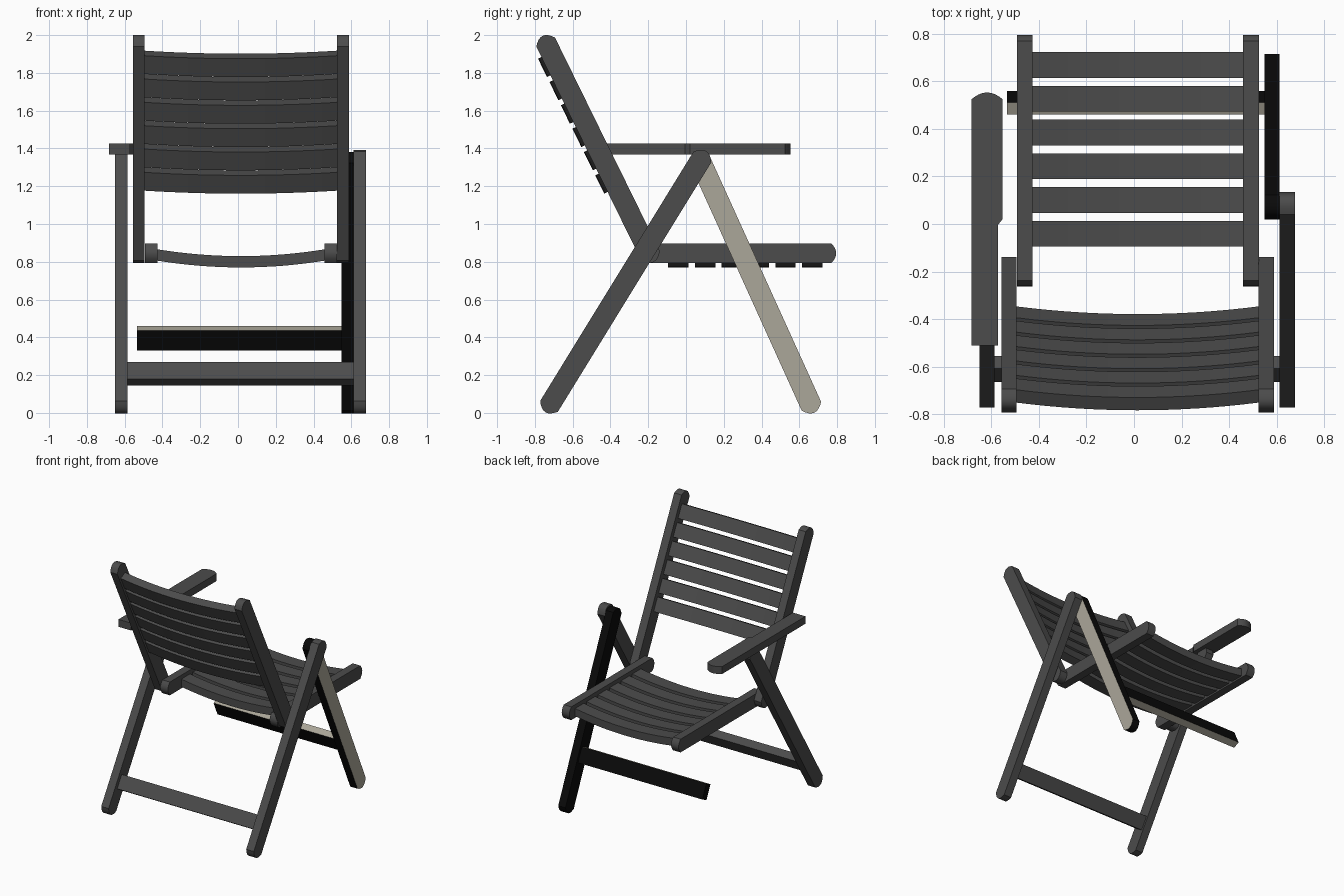
import bpy, bmesh, math
from mathutils import Vector

if "Cube" in bpy.data.objects:
    bpy.data.objects.remove(bpy.data.objects["Cube"])


def material(name, color):
    m = bpy.data.materials.new(name)
    m.diffuse_color = (*color, 1)
    m.use_nodes = True
    m.node_tree.nodes["Principled BSDF"].inputs["Base Color"].default_value = m.diffuse_color
    return m


GRAY = material("charcoal_gray", (0.072, 0.072, 0.072))
BLACK = material("black", (0.003, 0.003, 0.003))
TAN = material("pale_tan", (0.41, 0.385, 0.32))


def prism(name, outline, offset, mats=(GRAY,), rule=None):
    """Extrude a closed 3D outline by an offset; rule(normal) picks the material."""
    bm = bmesh.new()
    face = bm.faces.new([bm.verts.new(p) for p in outline])
    ext = bmesh.ops.extrude_face_region(bm, geom=[face])
    verts = [g for g in ext["geom"] if isinstance(g, bmesh.types.BMVert)]
    bmesh.ops.translate(bm, verts=verts, vec=offset)
    bmesh.ops.recalc_face_normals(bm, faces=bm.faces)
    bm.normal_update()
    if rule:
        for f in bm.faces:
            f.material_index = rule(f.normal)
    me = bpy.data.meshes.new(name)
    bm.to_mesh(me)
    bm.free()
    for m in mats:
        me.materials.append(m)
    ob = bpy.data.objects.new(name, me)
    bpy.context.collection.objects.link(ob)
    bpy.context.view_layer.objects.active = ob
    ob.select_set(True)
    bpy.ops.object.shade_smooth_by_angle(angle=math.radians(30))
    ob.select_set(False)
    return ob


def axes(a, b):
    """Unit direction from a to b in the (y, z) plane, and its left normal."""
    d = (Vector(b) - Vector(a)).normalized()
    return d, Vector((-d.y, d.x))


def beam(name, x0, x1, a, b, width=0.11, bulge=0.037, **kw):
    """Bar in the yz plane from a to b with gently rounded ends."""
    d, n = axes(a, b)
    pts = []
    for end, s in ((Vector(b), 1), (Vector(a), -1)):
        for i in range(9):
            t = -1 + i / 4
            pts.append(end + d * s * bulge * (1 - t * t) + n * s * t * width / 2)
    return prism(name, [(x0, p.x, p.y) for p in pts], (x1 - x0, 0, 0), **kw)


def crossbar(name, x0, x1, c, d, width, thick, **kw):
    """Straight board across the chair, its width running along direction d."""
    c, n = Vector(c), Vector((-d.y, d.x))
    pts = [c + d * u * width / 2 + n * v * thick / 2
           for u, v in ((-1, -1), (1, -1), (1, 1), (-1, 1))]
    return prism(name, [(x0, p.x, p.y) for p in pts], (x1 - x0, 0, 0), **kw)


def slat(name, x0, x1, c, d, out, width=0.108, thick=0.06, sag=0.036):
    """Curved slat: bowed strip outline in x/out, extruded along d."""
    steps, xm, half = 16, (x0 + x1) / 2, (x1 - x0) / 2
    c = Vector(c) - d * width / 2
    pts = []
    for side in (-1, 1):
        for i in range(steps + 1):
            t = (-1 + 2 * i / steps) * -side
            p = c + out * (0.009 + sag * (1 - t * t) + side * thick / 2)
            pts.append((xm + t * half, p.x, p.y))
    return prism(name, pts, (0, d.x * width, d.y * width))


# Rear legs and their stretcher
LEG_A, LEG_B = (-0.725, 0.035), (0.087, 1.355)
beam("rear_leg_left", -0.65, -0.586, LEG_A, LEG_B)
beam("rear_leg_right", 0.612, 0.678, LEG_A, LEG_B)
leg_dir, _ = axes(LEG_A, LEG_B)
crossbar("rear_stretcher", -0.586, 0.612, (-0.61, 0.208), leg_dir, 0.108, 0.063)

# Front leg: pale outer side, black elsewhere
F_A, F_B = (0.664, 0.035), (0.07, 1.345)
beam("front_leg", 0.548, 0.611, F_A, F_B, width=0.113, mats=(BLACK, TAN),
     rule=lambda n: int(n.x > 0.5))

# Front stretcher: pale narrow edges, black broad faces
front_dir, _ = axes(F_A, F_B)
crossbar("front_stretcher", -0.535, 0.548, (0.51, 0.395), front_dir, 0.117, 0.056,
         mats=(BLACK, TAN), rule=lambda n: int(abs(n.z) > 0.7))

# Backrest: two rails and six bowed slats
BACK_TOP, BACK_LOW = (-0.743, 1.963), (-0.188, 0.832)
for side, x0, x1 in (("left", -0.557, -0.495), ("right", 0.524, 0.588)):
    beam("back_rail_" + side, x0, x1, BACK_TOP, BACK_LOW)
back_dir, back_n = axes(BACK_TOP, BACK_LOW)
back_out = back_n if back_n.x < 0 else -back_n
for i in range(6):
    c = Vector(BACK_TOP) + back_dir * (0.115 + 0.1376 * i)
    slat(f"back_slat_{i + 1}", -0.495, 0.524, c, back_dir, back_out)

# Seat: two rails and six sagging slats
for side, x0, x1 in (("left", -0.492, -0.427), ("right", 0.459, 0.525)):
    beam("seat_rail_" + side, x0, x1, (-0.237, 0.845), (0.77, 0.845),
         width=0.104, bulge=0.025)
for i in range(6):
    slat(f"seat_slat_{i + 1}", -0.427, 0.459, (0.669 - 0.142 * i, 0.845),
         Vector((1, 0)), Vector((0, -1)))

# Armrest: flat board with a rounded tip and a narrower rear half
tip = [(-0.618 + 0.065 * t, 0.525 + 0.028 * (1 - t * t))
       for t in (-1 + i / 5 for i in range(11))]
board = tip + [(-0.553, 0.02), (-0.573, -0.005), (-0.573, -0.51), (-0.683, -0.51)]
prism("armrest", [(x, y, 1.368) for x, y in board], (0, 0, 0.058))
